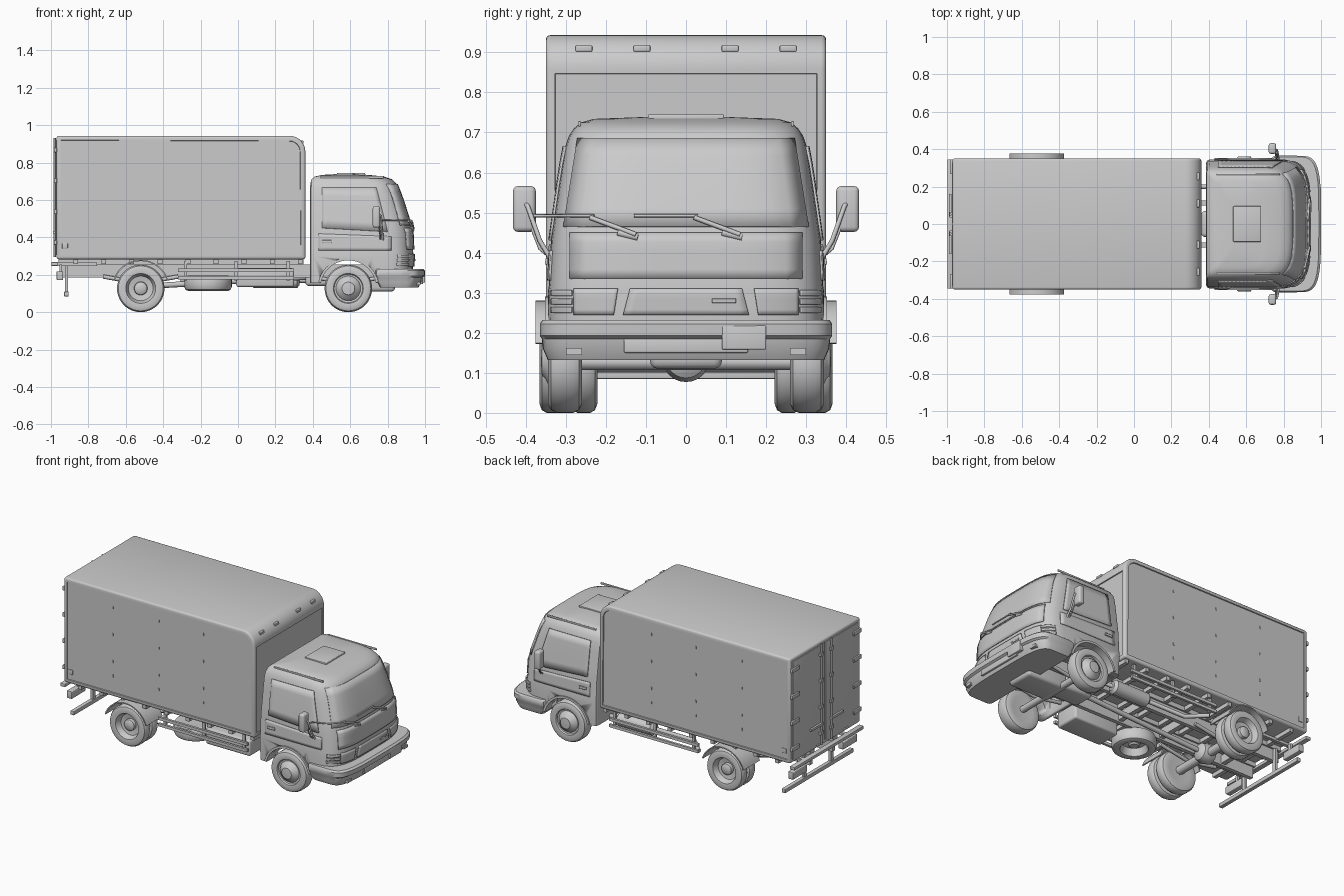
import bpy, bmesh, math
from mathutils import Matrix, Vector

cube = bpy.data.objects.get("Cube")
if cube:
    bpy.data.objects.remove(cube, do_unlink=True)

grey = bpy.data.materials.new("plain_grey")
grey.use_nodes = True
grey.diffuse_color = (0.6, 0.6, 0.6, 1)
grey.node_tree.nodes["Principled BSDF"].inputs["Base Color"].default_value = (0.6, 0.6, 0.6, 1)


def link(name, data):
    ob = bpy.data.objects.new(name, data)
    bpy.context.scene.collection.objects.link(ob)
    data.materials.append(grey)
    return ob


def finish(name, bm, angle=35):
    bmesh.ops.recalc_face_normals(bm, faces=bm.faces[:])
    mesh = bpy.data.meshes.new(name)
    bm.to_mesh(mesh)
    bm.free()
    mesh.shade_smooth()
    mesh.set_sharp_from_angle(angle=math.radians(angle))
    return link(name, mesh)


def box(name, x0, x1, y0, y1, z0, z1, bevel=0.0):
    bm = bmesh.new()
    mid = Vector((x0 + x1, y0 + y1, z0 + z1)) / 2
    size = Vector((abs(x1 - x0), abs(y1 - y0), abs(z1 - z0), 1))
    bmesh.ops.create_cube(bm, size=1, matrix=Matrix.Translation(mid) @ Matrix.Diagonal(size))
    if bevel:
        bmesh.ops.bevel(bm, geom=bm.edges[:], offset=bevel, segments=3, profile=0.5, affect='EDGES')
    return finish(name, bm)


def pair(name, x0, x1, y0, y1, z0, z1, bevel=0.0):
    for s in (1, -1):
        box(name, x0, x1, s * y0, s * y1, z0, z1, bevel)


def loft(name, rings, angle=35):
    bm = bmesh.new()
    loops = [[bm.verts.new(p) for p in ring] for ring in rings]
    n = len(loops[0])
    for a, b in zip(loops, loops[1:]):
        for i in range(n):
            bm.faces.new((a[i], a[(i + 1) % n], b[(i + 1) % n], b[i]))
    bm.faces.new(loops[0])
    bm.faces.new(loops[-1])
    return finish(name, bm, angle)


def lathe(name, profile, centre, axis, steps=40):
    turn = Vector((0, 0, 1)).rotation_difference(Vector(axis)).to_matrix()
    turns = [math.tau * i / steps for i in range(steps)]
    return loft(name, [[Vector(centre) + turn @ Vector((max(r, 0.002) * math.cos(a), max(r, 0.002) * math.sin(a), h))
                        for a in turns] for r, h in profile])


def arc_band(name, cx, cz, r, thick, y0, y1, start, end, steps=20):
    rings = []
    for i in range(steps + 1):
        a = math.radians(start + (end - start) * i / steps)
        rings.append([(cx + q * math.cos(a), y, cz + q * math.sin(a))
                      for q, y in ((r, y0), (r + thick, y0), (r + thick, y1), (r, y1))])
    return loft(name, rings)


def tube(name, points, radius):
    cu = bpy.data.curves.new(name, 'CURVE')
    cu.dimensions = '3D'
    cu.bevel_depth, cu.bevel_resolution, cu.use_fill_caps = radius, 2, True
    spline = cu.splines.new('POLY')
    spline.points.add(len(points) - 1)
    for p, co in zip(spline.points, points):
        p.co = (*co, 1)
    return link(name, cu)


# Plan outline: straight sides, bowed nose, small rear corners
NOSE, POWER = 0.22, 4


def plan_ring(z, xb, xf, w, steps=28):
    nose = min(NOSE, (xf - xb) / 2)
    ring = []
    for i in range(steps + 1):
        a = math.pi * (i / steps - 0.5)
        s, c = math.sin(a), max(math.cos(a), 0)
        ring.append((xf - nose + nose * c ** (2 / POWER), math.copysign(w * abs(s) ** (2 / POWER), s), z))
    r = min(0.02, w / 4)
    ring += [(xb + r, w, z), (xb + r * 0.3, w - r * 0.3, z), (xb, w - r, z)]
    return ring + [(x, -y, z) for x, y, z in ring[:-4:-1]]


# Cab shell: height, back, front, half width
CAB = [(0.155, 0.385, 0.93, 0.342), (0.30, 0.385, 0.94, 0.345), (0.32, 0.385, 0.937, 0.342),
       (0.43, 0.385, 0.932, 0.337), (0.50, 0.385, 0.912, 0.327), (0.60, 0.385, 0.88, 0.313),
       (0.66, 0.385, 0.858, 0.303), (0.69, 0.387, 0.845, 0.293), (0.71, 0.393, 0.825, 0.28),
       (0.725, 0.41, 0.78, 0.262), (0.734, 0.45, 0.70, 0.23), (0.738, 0.52, 0.62, 0.12)]
cab = loft("cab_shell", [plan_ring(*row) for row in CAB])
FRONT_X, REAR_X, AXLE_Z = 0.59, -0.52, 0.127
cutters = [lathe("arch_cutter", [(0.152, -0.5), (0.152, 0.5)], (FRONT_X, 0, AXLE_Z), (0, 1, 0), 48),
           box("floor_cutter", 0.41, 0.87, -0.24, 0.24, 0.1, 0.25)]
for cutter in cutters:
    mod = cab.modifiers.new("cut", 'BOOLEAN')
    mod.operation, mod.solver, mod.object = 'DIFFERENCE', 'EXACT', cutter
    cutter.hide_render = True
    cutter.hide_set(True)


def cab_at(z):
    for a, b in zip(CAB, CAB[1:]):
        if z <= b[0]:
            t = (z - a[0]) / (b[0] - a[0])
            return [p + (q - p) * t for p, q in zip(a, b)]
    return CAB[-1]


def nose_point(y, z, lift=0.0):
    _, _, xf, w = cab_at(z)
    t = min(abs(y) / w, 0.999)
    return Vector((xf - NOSE + NOSE * (1 - t ** POWER) ** (1 / POWER) + lift, y, z))


def flank_point(x, z, lift=0.0):
    _, _, xf, w = cab_at(z)
    t = min(max((x - xf + NOSE) / NOSE, 0), 0.999)
    return Vector((x, w * (1 - t ** POWER) ** (1 / POWER) + lift, z))


def patch(name, corners, surface, side=1, lift=0.004, nu=14, nv=5):
    """Thin plate that follows the cab skin between four corners."""
    a, b, c, d = map(Vector, corners)
    bm = bmesh.new()
    grid = []
    for j in range(nv + 1):
        row = []
        for i in range(nu + 1):
            u, v = i / nu, j / nv
            p = surface(*(a.lerp(b, u).lerp(d.lerp(c, u), v)), lift)
            row.append(bm.verts.new((p.x, p.y * side, p.z)))
        grid.append(row)
    for r0, r1 in zip(grid, grid[1:]):
        for i in range(nu):
            bm.faces.new((r0[i], r0[i + 1], r1[i + 1], r1[i]))
    ob = finish(name, bm)
    mod = ob.modifiers.new("thickness", 'SOLIDIFY')
    mod.thickness, mod.offset = 0.006, 0


# Cab front: windscreen, lower panel, grille and lamps
patch("windscreen", [(-0.305, 0.465), (0.305, 0.465), (0.27, 0.685), (-0.27, 0.685)], nose_point)
patch("front_panel", [(-0.29, 0.335), (0.29, 0.335), (0.29, 0.45), (-0.29, 0.45)], nose_point)
patch("grille", [(-0.157, 0.245), (0.157, 0.245), (0.14, 0.31), (-0.14, 0.31)], nose_point)
patch("grille_badge_plate", [(0.065, 0.275), (0.125, 0.275), (0.125, 0.285), (0.065, 0.285)], nose_point, 1, 0.008)
for s in (1, -1):
    patch("headlamp", [(0.18, 0.245), (0.28, 0.245), (0.28, 0.31), (0.17, 0.31)], nose_point, s)
    for k in range(3):
        z = 0.25 + 0.021 * k
        patch("indicator_slat", [(0.285, z), (0.335, z), (0.335, z + 0.014), (0.285, z + 0.014)], nose_point, s, 0.007)
    # Cab sides
    patch("side_window", [(0.45, 0.45), (0.80, 0.43), (0.74, 0.665), (0.45, 0.665)], flank_point, s)
    patch("door_panel", [(0.43, 0.33), (0.82, 0.33), (0.82, 0.405), (0.43, 0.42)], flank_point, s, 0.002)
    patch("door_handle", [(0.45, 0.37), (0.50, 0.37), (0.50, 0.385), (0.45, 0.385)], flank_point, s, 0.009)
    arc_band("front_arch_lip", FRONT_X, AXLE_Z, 0.15, 0.014, s * 0.30, s * 0.352, 12, 168)
    # Mirrors on bent arms
    box("mirror", 0.72, 0.76, s * 0.375, s * 0.432, 0.452, 0.566, 0.012)
    tube("mirror_arm", [(0.74, s * 0.405, 0.53), (0.765, s * 0.395, 0.515), (0.77, s * 0.365, 0.43),
                        (0.775, s * 0.335, 0.38)], 0.006)
    tube("mirror_brace", [(0.75, s * 0.40, 0.50), (0.76, s * 0.365, 0.41), (0.76, s * 0.335, 0.385)], 0.004)
    # Wipers
    y = 0.13 * s - 0.13
    tube("wiper_blade", [nose_point(y - 0.13 + 0.04 * k, 0.492, 0.01) for k in range(5)], 0.004)
    tube("wiper_arm", [nose_point(y + 0.02, 0.488, 0.014), nose_point(y + 0.135, 0.445, 0.012)], 0.006)
    tube("wiper_pivot", [nose_point(y + 0.09, 0.45, 0.005), nose_point(y + 0.14, 0.438, 0.005)], 0.009)
    box("roof_gutter", 0.44, 0.78, s * 0.262, s * 0.27, 0.715, 0.728, 0.003)
box("roof_hatch", 0.53, 0.68, -0.095, 0.095, 0.728, 0.745, 0.004)

# Front bumper with lip, number plate and lamps
loft("front_bumper", [plan_ring(*row) for row in (
    (0.132, 0.76, 0.965, 0.345), (0.16, 0.745, 0.98, 0.357), (0.185, 0.74, 0.985, 0.36), (0.193, 0.735, 0.998, 0.365),
    (0.222, 0.735, 1.0, 0.365), (0.232, 0.74, 0.988, 0.358))])
box("bumper_intake", 0.96, 0.989, -0.155, 0.155, 0.15, 0.185, 0.004)
box("number_plate", 0.97, 1.0, 0.09, 0.20, 0.158, 0.218, 0.004)
pair("fog_lamp", 0.93, 0.975, 0.26, 0.30, 0.145, 0.162)

# Cargo body: side profile extruded across, rounded, panels recessed
RADIUS, BACK, NOSE_X, FLOOR, TOP, HALF = 0.085, -0.97, 0.36, 0.283, 0.943, 0.35
outline = [(BACK, FLOOR), (NOSE_X, FLOOR)]
for i in range(13):
    a = math.pi / 2 * i / 12
    outline.append((NOSE_X - RADIUS + RADIUS * math.cos(a), TOP - RADIUS + RADIUS * math.sin(a)))
outline.append((BACK, TOP))
bm = bmesh.new()
face = bm.faces.new([bm.verts.new((x, -HALF, z)) for x, z in outline])
out = bmesh.ops.extrude_face_region(bm, geom=[face])
bmesh.ops.translate(bm, vec=(0, 2 * HALF, 0), verts=[v for v in out["geom"] if isinstance(v, bmesh.types.BMVert)])
bmesh.ops.recalc_face_normals(bm, faces=bm.faces[:])
rim = [e for e in bm.edges if e.calc_face_angle() > 1]
bmesh.ops.bevel(bm, geom=rim, offset=0.012, segments=3, profile=0.5, affect='EDGES')
panels = [f for f in bm.faces if f.calc_area() > 0.2 and abs(f.normal.z) < 0.1]
bmesh.ops.inset_individual(bm, faces=panels, thickness=0.015, depth=0)
bmesh.ops.inset_individual(bm, faces=panels, thickness=0.002, depth=-0.006)
finish("cargo_body", bm)
for y in (0.255, 0.11):
    pair("marker_lamp", 0.325, 0.35, y - 0.021, y + 0.021, 0.902, 0.917, 0.003)
for x in (-0.63, -0.31, 0.0):
    for z in (0.41, 0.50, 0.67, 0.84):
        pair("side_fixing", x - 0.003, x + 0.003, 0.34, 0.347, z - 0.008, z + 0.008)
pair("side_cap", -0.94, -0.91, 0.34, 0.348, 0.34, 0.37, 0.003)

# Rear doors, hinges and lock rods
pair("rear_door", -0.974, -0.96, 0.005, 0.328, 0.305, 0.92, 0.003)
for s in (1, -1):
    tube("lock_rod", [(-0.98, s * 0.05, 0.295), (-0.98, s * 0.05, 0.93)], 0.006)
    box("lock_handle", -0.988, -0.976, s * 0.04, s * 0.16, 0.42, 0.435)
    for k in range(4):
        z = 0.36 + 0.165 * k
        box("door_hinge", -0.984, -0.968, s * 0.27, s * 0.345, z, z + 0.025, 0.003)
        box("rod_bracket", -0.986, -0.97, s * 0.035, s * 0.065, z, z + 0.02)

# Chassis rails, cross beams and floor frame
pair("chassis_rail", -0.95, 0.88, 0.10, 0.125, 0.185, 0.255)
pair("floor_rail", -0.96, 0.35, 0.09, 0.135, 0.255, 0.285)
for k in range(9):
    x = -0.88 + 0.15 * k
    box("floor_beam", x, x + 0.025, -0.335, 0.335, 0.258, 0.285)
for x in (-0.75, -0.3, 0.0, 0.32, 0.8):
    box("chassis_crossmember", x, x + 0.03, -0.11, 0.11, 0.195, 0.245)

# Rear bars and lamps
box("tail_bar", -0.998, -0.965, -0.345, 0.345, 0.248, 0.268, 0.003)
box("underrun_bar", -0.93, -0.905, -0.34, 0.34, 0.085, 0.11, 0.003)
pair("tail_bar_arm", -0.98, -0.755, 0.2, 0.22, 0.248, 0.265)
pair("underrun_bracket", -0.925, -0.91, 0.12, 0.145, 0.10, 0.255)
pair("tail_lamp", -0.97, -0.935, 0.18, 0.32, 0.172, 0.218, 0.004)
pair("tail_lamp_bracket", -0.955, -0.94, 0.22, 0.24, 0.21, 0.255)

# Side guards between the axles
for z in (0.175, 0.215):
    pair("side_guard_rail", -0.32, 0.30, 0.325, 0.34, z, z + 0.018)
for x in (-0.29, -0.02, 0.26):
    pair("side_guard_post", x, x + 0.018, 0.315, 0.328, 0.17, 0.275)

# Wheels: radius and outward offset
TYRE = [(0.074, -0.038), (0.105, -0.042), (0.12, -0.035), (AXLE_Z, -0.02), (AXLE_Z, 0.02), (0.12, 0.035),
        (0.105, 0.042), (0.08, 0.038), (0.076, 0.028)]
DOMED = TYRE + [(0.066, 0.026), (0.056, 0.042), (0.04, 0.05), (0.034, 0.058), (0, 0.06)]
DISHED = TYRE + [(0.066, -0.005), (0.036, -0.012), (0.034, 0.012), (0.025, 0.02), (0, 0.022)]
TWIN = [(r, h * 0.8) for r, h in DISHED]
for s in (1, -1):
    lathe("front_wheel", DOMED, (FRONT_X, s * 0.302, AXLE_Z), (0, s, 0))
    lathe("rear_outer_wheel", TWIN, (REAR_X, s * 0.332, AXLE_Z), (0, s, 0))
    lathe("rear_inner_wheel", TWIN, (REAR_X, s * 0.255, AXLE_Z), (0, s, 0))
    arc_band("rear_mudguard", REAR_X, AXLE_Z, 0.146, 0.007, s * 0.215, s * 0.376, 18, 162)
    for x, name in ((FRONT_X, "front_leaf_spring"), (REAR_X, "rear_leaf_spring")):
        tube(name, [(x - 0.2, s * 0.15, 0.19), (x, s * 0.15, 0.155), (x + 0.2, s * 0.15, 0.19)], 0.011)
lathe("spare_wheel", DISHED, (-0.16, -0.19, 0.155), (0, 0, -1))

# Axles, drive shaft, gearbox, tank and exhaust
tube("front_axle", [(FRONT_X, -0.28, AXLE_Z), (FRONT_X, 0.28, AXLE_Z)], 0.02)
tube("rear_axle", [(REAR_X, -0.28, AXLE_Z), (REAR_X, 0.28, AXLE_Z)], 0.026)
lathe("differential", [(0.02, -0.06), (0.05, -0.04), (0.06, 0), (0.05, 0.04), (0.02, 0.06)],
      (REAR_X, 0, AXLE_Z + 0.01), (1, 0, 0), 24)
tube("drive_shaft", [(REAR_X, 0, 0.137), (0.4, 0, 0.19)], 0.015)
box("gearbox", 0.36, 0.56, -0.07, 0.07, 0.14, 0.25, 0.02)
box("engine_sump", 0.56, 0.84, -0.09, 0.09, 0.11, 0.25, 0.02)
box("fuel_tank", -0.01, 0.30, -0.31, -0.15, 0.135, 0.235, 0.012)
lathe("muffler", [(0.025, -0.13), (0.042, -0.115), (0.042, 0.115), (0.025, 0.13)], (0.2, 0.2, 0.17), (1, 0, 0), 24)
tube("exhaust_pipe", [(0.55, 0.08, 0.17), (0.4, 0.2, 0.17), (-0.2, 0.2, 0.17), (-0.3, 0.3, 0.17)], 0.013)
